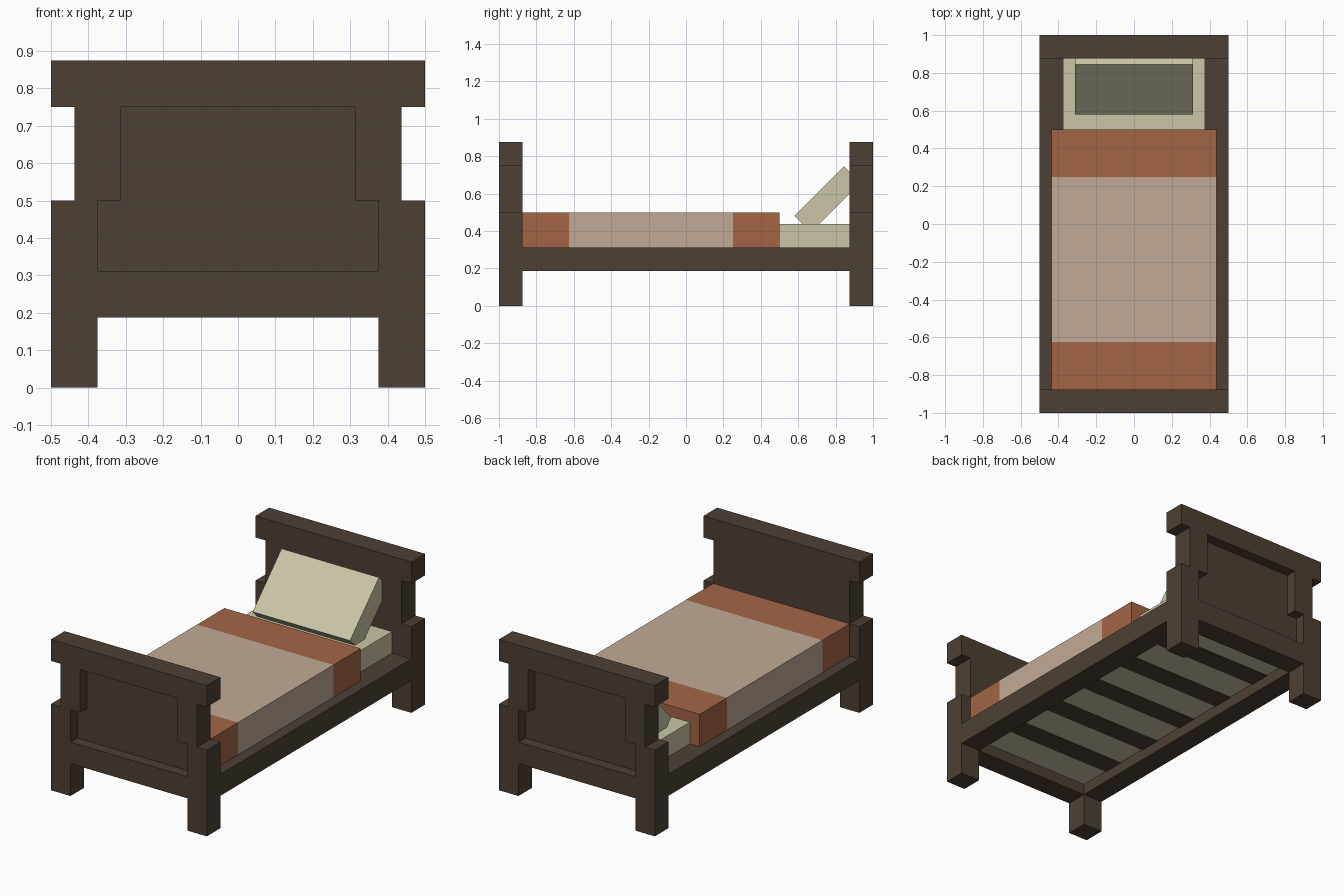
import bpy, bmesh, math
from mathutils import Matrix

if "Cube" in bpy.data.objects:
    bpy.data.objects.remove(bpy.data.objects["Cube"])


def material(name, rgb):
    lin = [((c / 255 + 0.055) / 1.055) ** 2.4 for c in rgb] + [1.0]
    m = bpy.data.materials.new(name)
    m.use_nodes = True
    m.diffuse_color = lin
    bsdf = m.node_tree.nodes["Principled BSDF"]
    bsdf.inputs["Base Color"].default_value = lin
    bsdf.inputs["Roughness"].default_value = 0.9
    return m


WOOD = material("dark_wood", (77, 64, 52))
RUST = material("rust_blanket", (163, 101, 70))
BEIGE = material("beige_blanket", (193, 170, 150))
CREAM = material("cream_linen", (203, 198, 168))


def finish(name, bm, *mats):
    bmesh.ops.recalc_face_normals(bm, faces=bm.faces)
    me = bpy.data.meshes.new(name)
    bm.to_mesh(me)
    bm.free()
    for m in mats:
        me.materials.append(m)
    ob = bpy.data.objects.new(name, me)
    bpy.context.collection.objects.link(ob)
    return ob


def box_mesh(x, y, z):
    bm = bmesh.new()
    bmesh.ops.create_cube(bm, size=1)
    for v in bm.verts:
        v.co = [r[0] if c < 0 else r[1] for r, c in zip((x, y, z), v.co)]
    return bm


def box(name, x, y, z, mat):
    return finish(name, box_mesh(x, y, z), mat)


def extrude_xz(name, points, y0, y1, mat):
    bm = bmesh.new()
    face = bm.faces.new([bm.verts.new((x, y0, z)) for x, z in points])
    geom = bmesh.ops.extrude_face_region(bm, geom=[face])["geom"]
    bmesh.ops.translate(bm, vec=(0, y1 - y0, 0),
                        verts=[g for g in geom if isinstance(g, bmesh.types.BMVert)])
    return finish(name, bm, mat)


# Two matching end boards: stepped posts, rails and a panel recessed on the outside
half_panel = [(0.375, 0.3125), (0.375, 0.5), (0.3125, 0.5), (0.3125, 0.75)]
panel = half_panel + [(-x, z) for x, z in reversed(half_panel)]
half_post = [(0.375, 0), (0.5, 0), (0.5, 0.5), (0.4375, 0.5),
             (0.4375, 0.75), (0.3125, 0.75), (0.3125, 0.5), (0.375, 0.5)]
for end, s in (("head", 1), ("foot", -1)):
    ys = sorted((s * 0.875, s))
    for side, k in (("left", 1), ("right", -1)):
        extrude_xz(f"{end}_{side}_post", [(k * x, z) for x, z in half_post], *ys, WOOD)
    box(f"{end}_top_rail", (-0.5, 0.5), ys, (0.75, 0.875), WOOD)
    box(f"{end}_lower_rail", (-0.375, 0.375), ys, (0.1875, 0.3125), WOOD)
    extrude_xz(f"{end}_panel", panel, *sorted((s * 0.875, s * 0.9375)), WOOD)

# Side rails
for side, k in (("left", 1), ("right", -1)):
    box(f"{side}_side_rail", sorted((k * 0.375, k * 0.5)), (-0.875, 0.875),
        (0.1875, 0.3125), WOOD)

# Slats just under the mattress
for i in range(5):
    y = -0.6875 + i * 0.3125
    box(f"slat_{i + 1}", (-0.375, 0.375), (y, y + 0.125), (0.248, 0.29), WOOD)

# Mattress
box("mattress", (-0.375, 0.375), (-0.875, 0.875), (0.252, 0.4375), CREAM)

# Blanket, cut into three bands along its length
bm = box_mesh((-0.4375, 0.4375), (-0.875, 0.5), (0.3125, 0.5))
for y in (-0.625, 0.25):
    bmesh.ops.bisect_plane(bm, geom=bm.verts[:] + bm.edges[:] + bm.faces[:],
                           plane_co=(0, y, 0), plane_no=(0, 1, 0))
for f in bm.faces:
    f.material_index = 1 if -0.625 < f.calc_center_median().y < 0.25 else 0
finish("blanket", bm, RUST, BEIGE)

# Pillow leaning against the headboard
pillow = box("pillow", (-0.3125, 0.3125), (-0.1875, 0.1875), (-0.0625, 0.0625), CREAM)
pillow.data.transform(Matrix.Translation((0, 0.757, 0.57)) @ Matrix.Rotation(math.radians(45), 4, "X"))
